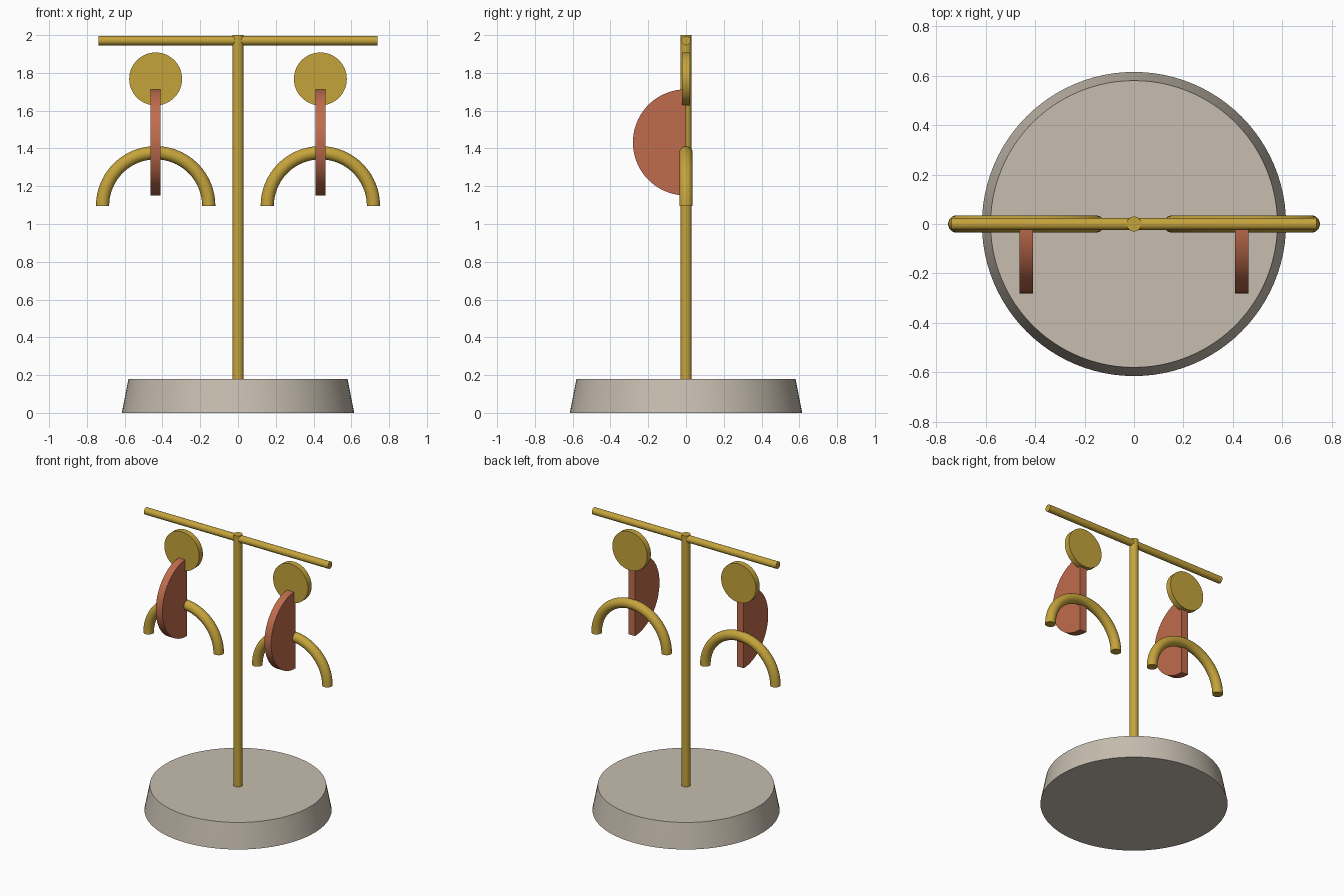
import bpy, bmesh, math
from mathutils import Matrix, Vector

cube = bpy.data.objects.get("Cube")
if cube:
    bpy.data.objects.remove(cube, do_unlink=True)


def material(name, rgb):
    mat = bpy.data.materials.new(name)
    mat.use_nodes = True
    mat.diffuse_color = (*rgb, 1)
    mat.node_tree.nodes["Principled BSDF"].inputs["Base Color"].default_value = (*rgb, 1)
    return mat


BRASS = material("brass", (0.56, 0.37, 0.045))
COPPER = material("terracotta", (0.52, 0.15, 0.075))
STONE = material("warm_stone", (0.57, 0.51, 0.43))


def finish(name, bm, mat):
    """Turn a bmesh into a smooth-shaded object with sharp edges kept."""
    bmesh.ops.recalc_face_normals(bm, faces=bm.faces)
    mesh = bpy.data.meshes.new(name)
    bm.to_mesh(mesh)
    bm.free()
    mesh.materials.append(mat)
    obj = bpy.data.objects.new(name, mesh)
    bpy.context.collection.objects.link(obj)
    bpy.ops.object.select_all(action="DESELECT")
    obj.select_set(True)
    bpy.context.view_layer.objects.active = obj
    bpy.ops.object.shade_smooth_by_angle(angle=math.radians(35))
    return obj


def cylinder(name, mat, center, r1, r2, depth, axis="Z", segments=64):
    turn = Matrix() if axis == "Z" else Matrix.Rotation(math.pi / 2, 4, "Y" if axis == "X" else "X")
    bm = bmesh.new()
    bmesh.ops.create_cone(bm, cap_ends=True, segments=segments, radius1=r1, radius2=r2,
                          depth=depth, matrix=Matrix.Translation(center) @ turn)
    return finish(name, bm, mat)


def half_disc(name, mat, center, radius, width, steps=48):
    """Upright half disc bulging forward, flat edge at the back."""
    bm = bmesh.new()
    verts = []
    for i in range(steps + 1):
        a = math.pi * i / steps
        verts.append(bm.verts.new(Vector(center) + Vector(
            (-width / 2, -radius * math.sin(a), radius * math.cos(a)))))
    face = bm.faces.new(verts)
    side = bmesh.ops.extrude_face_region(bm, geom=[face], use_keep_orig=True)
    moved = [g for g in side["geom"] if isinstance(g, bmesh.types.BMVert)]
    bmesh.ops.translate(bm, verts=moved, vec=(width, 0, 0))
    return finish(name, bm, mat)


def arch(name, mat, center, radius, tube, steps=48, sides=24):
    """Half ring of round tube, open end down, with capped ends."""
    bm = bmesh.new()
    rings = []
    for i in range(steps + 1):
        a = math.pi * i / steps
        out = Vector((math.cos(a), 0, math.sin(a)))
        ring = []
        for j in range(sides):
            b = math.tau * j / sides
            offset = out * (radius + tube * math.cos(b)) + Vector((0, tube * math.sin(b), 0))
            ring.append(bm.verts.new(Vector(center) + offset))
        rings.append(ring)
    for lower, upper in zip(rings, rings[1:]):
        for j in range(sides):
            k = (j + 1) % sides
            bm.faces.new((lower[j], lower[k], upper[k], upper[j]))
    bm.faces.new(rings[0])
    bm.faces.new(rings[-1])
    return finish(name, bm, mat)


# Stand
cylinder("base", STONE, (0, 0, 0.09), 0.615, 0.58, 0.18, segments=96)
cylinder("pole", BRASS, (0, 0, 1.08), 0.03, 0.03, 1.84, segments=32)
cylinder("crossbar", BRASS, (0, 0, 1.971), 0.025, 0.025, 1.476, axis="X", segments=32)

# Pair of hanging ornaments
for label, side in (("left", 1), ("right", -1)):
    x = 0.436 * side
    cylinder(label + "_disc", BRASS, (x, 0, 1.768), 0.14, 0.14, 0.042, axis="Y")
    half_disc(label + "_half_disc", COPPER, (x, 0, 1.432), 0.281, 0.053)
    arch(label + "_arch", BRASS, (x, 0, 1.096), 0.281, 0.035)
